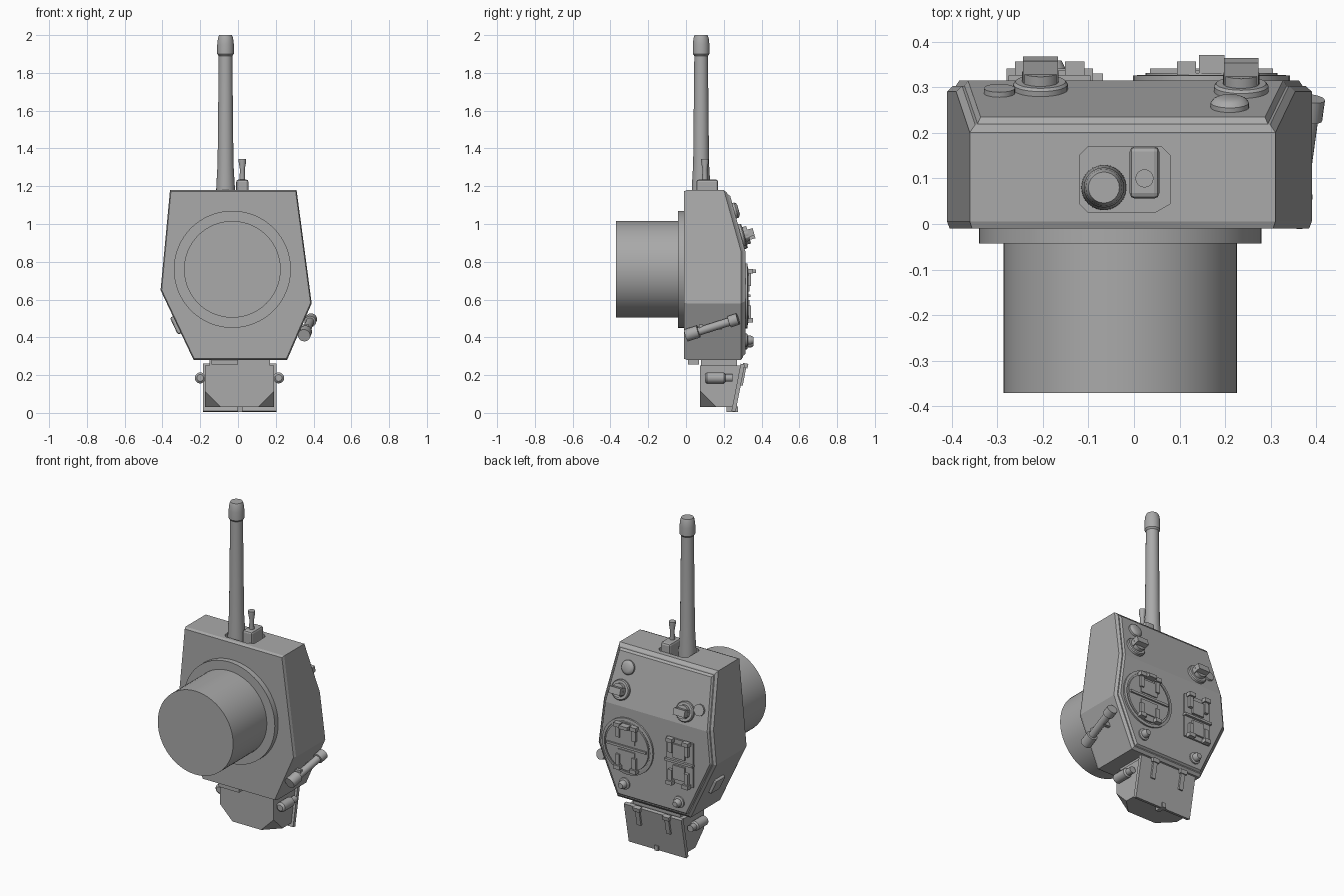
import bpy, bmesh, math
from mathutils import Vector, Matrix

old = bpy.data.objects.get("Cube")
if old:
    bpy.data.objects.remove(old)

grey = bpy.data.materials.new("plain_grey")
grey.use_nodes = True
grey.diffuse_color = (0.4, 0.4, 0.4, 1)
grey.node_tree.nodes["Principled BSDF"].inputs["Base Color"].default_value = (0.4, 0.4, 0.4, 1)


def finish(name, bm, smooth=False):
    bmesh.ops.recalc_face_normals(bm, faces=bm.faces)
    mesh = bpy.data.meshes.new(name)
    bm.to_mesh(mesh)
    bm.free()
    mesh.materials.append(grey)
    ob = bpy.data.objects.new(name, mesh)
    bpy.context.collection.objects.link(ob)
    if smooth:
        bpy.ops.object.select_all(action='DESELECT')
        ob.select_set(True)
        bpy.context.view_layer.objects.active = ob
        bpy.ops.object.shade_smooth_by_angle(angle=math.radians(35))
    return ob


def skin(bm, rings, caps=True):
    loops = [[bm.verts.new(p) for p in ring] for ring in rings]
    for a, b in zip(loops, loops[1:]):
        for i in range(len(a)):
            j = (i + 1) % len(a)
            bm.faces.new((a[i], a[j], b[j], b[i]))
    bm.faces.new(loops[0])
    if caps:
        bm.faces.new(loops[-1])
    return loops


def lathe(name, base, axis, profile, n=24):
    """Revolve (radius, height) pairs about an axis through base."""
    rot = Vector(axis).to_track_quat('Z', 'Y')
    rings = [[Vector(base) + rot @ Vector((r * math.cos(t), r * math.sin(t), h))
              for t in (2 * math.pi * i / n for i in range(n))] for r, h in profile]
    bm = bmesh.new()
    skin(bm, rings)
    return finish(name, bm, True)


def box(name, loc, size, rot=None, bevel=0):
    bm = bmesh.new()
    bmesh.ops.create_cube(bm, size=1, matrix=Matrix.Diagonal((*size, 1)))
    if bevel:
        bmesh.ops.bevel(bm, geom=bm.edges[:], offset=bevel, segments=2, profile=0.5, affect='EDGES')
    m = Matrix.Translation(loc) @ (rot.to_4x4() if rot else Matrix.Identity(4))
    bmesh.ops.transform(bm, matrix=m, verts=bm.verts)
    return finish(name, bm)


# Turret shell: outline in x and z, stacked along y up to the sloped roof
KINK = 0.86
outline = [(-.36, 1.18), (.31, 1.18), (.353, KINK), (.39, .58),
           (.26, .28), (-.235, .28), (-.41, .65), (-.39, KINK)]
CX, CZ = -.02, .73


def rim(z):
    return .29 - max(0, z - KINK) * .28


def ring(scale, lift=None, y=0):
    pts = []
    for x, z in outline:
        sx, sz = CX + (x - CX) * scale, CZ + (z - CZ) * scale
        pts.append((sx, y if lift is None else rim(sz) + lift, sz))
    return pts


bm = bmesh.new()
loops = skin(bm, [ring(.985, y=-.01), ring(1, y=.006), ring(1, 0), ring(.965, .013),
                  ring(.95, .013), ring(.93, .025)], caps=False)
top = loops[-1]
bm.faces.new([top[i] for i in (0, 1, 2, 7)])
bm.faces.new([top[i] for i in (2, 3, 4, 5, 6, 7)])
shell = finish("turret_shell", bm)

# Gun opening cut into the front wall
bm = bmesh.new()
opening = [(-.1, .17), (-.12, .15), (-.12, .045), (-.1, .025),
           (.045, .025), (.08, .045), (.08, .15), (.06, .17)]
skin(bm, [[(x, y, z) for x, y in opening] for z in (1.13, 1.3)])
cutter = finish("gun_opening_cutter", bm)
cutter.hide_render = True
cutter.hide_viewport = True
cut = shell.modifiers.new("gun_opening", 'BOOLEAN')
cut.operation = 'DIFFERENCE'
cut.object = cutter

# Turret ring and basket
lathe("turret_ring", (-.03, 0, .76), (0, -1, 0), [(.31, 0), (.31, .043)], 64)
lathe("turret_basket", (-.03, 0, .76), (0, -1, 0), [(.256, .03), (.256, .37)], 64)

# Main gun and coaxial gun
lathe("main_gun", (-.066, .08, 0), (0, 0, 1),
      [(.05, 1.12), (.049, 1.2), (.042, 1.32), (.036, 1.89), (.044, 1.9),
       (.044, 1.95), (.04, 1.985), (.034, 2)], 24)
box("coaxial_mount", (.023, .113, 1.18), (.065, .115, .11), bevel=.012)
lathe("coaxial_gun", (.023, .1, 0), (0, 0, 1),
      [(.016, 1.2), (.013, 1.29), (.02, 1.33), (.02, 1.345)], 16)


# Roof fittings stand on the local roof normal
def roof_frame(x, z):
    up = Vector((0, 1, .28 if z > KINK else 0)).normalized()
    return Vector((x, rim(z) + .023, z)), up, Matrix.Rotation(
        -math.atan2(up.z, up.y), 3, 'X').inverted()


for side, x, z in (("right", -.205, .925), ("left", .235, .94)):
    p, up, rot = roof_frame(x, z)
    lathe(side + "_periscope_base", p, up, [(.06, -.01), (.06, .012), (.055, .018),
                                            (.04, .018), (.04, .04)])
    box(side + "_periscope_head", p + up * .045, (.076, .05, .04), rot)
p, up, rot = roof_frame(.21, 1.07)
lathe("roof_dome", p, up, [(.042, -.01), (.042, .012), (.036, .02), (.025, .025)])
p, up, rot = roof_frame(-.295, .955)
lathe("roof_cap", p, up, [(.034, -.01), (.034, .012)])
for side, x, z in (("left", .195, .385), ("right", -.175, .37)):
    p, up, rot = roof_frame(x, z)
    lathe(side + "_vent", p, up, [(.035, -.01), (.035, .01), (.024, .014),
                                  (.024, .03), (.016, .045)])

# Round commander hatch with a split lid, rectangular loader hatch
HY = .315
lathe("commander_hatch_ring", (.17, HY, .62), (0, 1, 0),
      [(.172, -.02), (.172, .01), (.155, .012), (.155, .006)], 40)
lathe("commander_hatch_lid", (.17, HY, .62), (0, 1, 0), [(.145, -.01), (.145, .016)], 40)
box("loader_hatch_lid", (-.185, HY, .62), (.18, .022, .27))
for name, x, w in (("commander", .17, .27), ("loader", -.185, .19)):
    box(name + "_hatch_split", (x, HY + .012, .62), (w, .028, .014))
    for up in (-1, 1):
        box(name + "_hatch_panel", (x, HY + .013, .62 + up * .065), (w * .42, .018, .085))
        for s in (-1, 1):
            bx = x + s * .055
            box(name + "_hinge_arm", (bx, HY + .018, .62 + up * .095), (.026, .024, .085))
            box(name + "_hinge_knuckle", (bx, HY + .026, .62 + up * .13), (.042, .03, .024))
box("commander_hatch_handle", (.17, HY + .035, .75), (.056, .04, .02))

# Stowage bin: neck, body with clipped lower corners, tilted lid with straps
box("bin_neck", (.01, .175, .265), (.32, .19, .05))
box("neck_bracket", (-.07, .04, .27), (.14, .06, .03))
bm = bmesh.new()
x0, x1 = -.175, .19
skin(bm, [[(x, .075, .03), (x, .25, .03), (x, .29, .25), (x, .075, .25)] for x in (x0, x1)])
corners = [v for v in bm.verts if v.co.y < .08 and v.co.z < .04]
bmesh.ops.bevel(bm, geom=corners, offset=.085, segments=1, affect='VERTICES')
finish("bin_body", bm)
tilt = Matrix.Rotation(-math.radians(11), 3, 'X')
box("bin_lid", (.01, .276, .133), (.39, .022, .255), tilt)
box("bin_latch", (.01, .245, .02), (.026, .06, .03))
for x in (.11, -.09):
    box("bin_strap", (x, .3, .2), (.028, .022, .11), tilt)
    box("bin_strap_hinge", (x, .314, .25), (.045, .028, .024), tilt)
for side, x in (("right", -.2), ("left", .215)):
    lathe(side + "_bin_canister", (x, .1, .185), (0, 1, 0),
          [(.018, 0), (.029, .01), (.029, .1), (.02, .108), (.02, .145)], 20)

# Side fittings on the lower cheeks
start, end = Vector((.35, 0, .41)), Vector((.388, .275, .497))
length = (end - start).length
lathe("side_tube", start, end - start,
      [(.033, 0), (.033, .07), (.022, .072), (.022, length - .05),
       (.031, length - .048), (.031, length)], 20)
for y in (.08, .18):
    box("tube_bracket", (.35, y, .455), (.05, .02, .025))
cheek = Matrix.Rotation(-math.atan2(.175, .37), 3, 'Y')
box("side_hatch", (-.326, .17, .465), (.03, .09, .1), cheek, bevel=.01)
